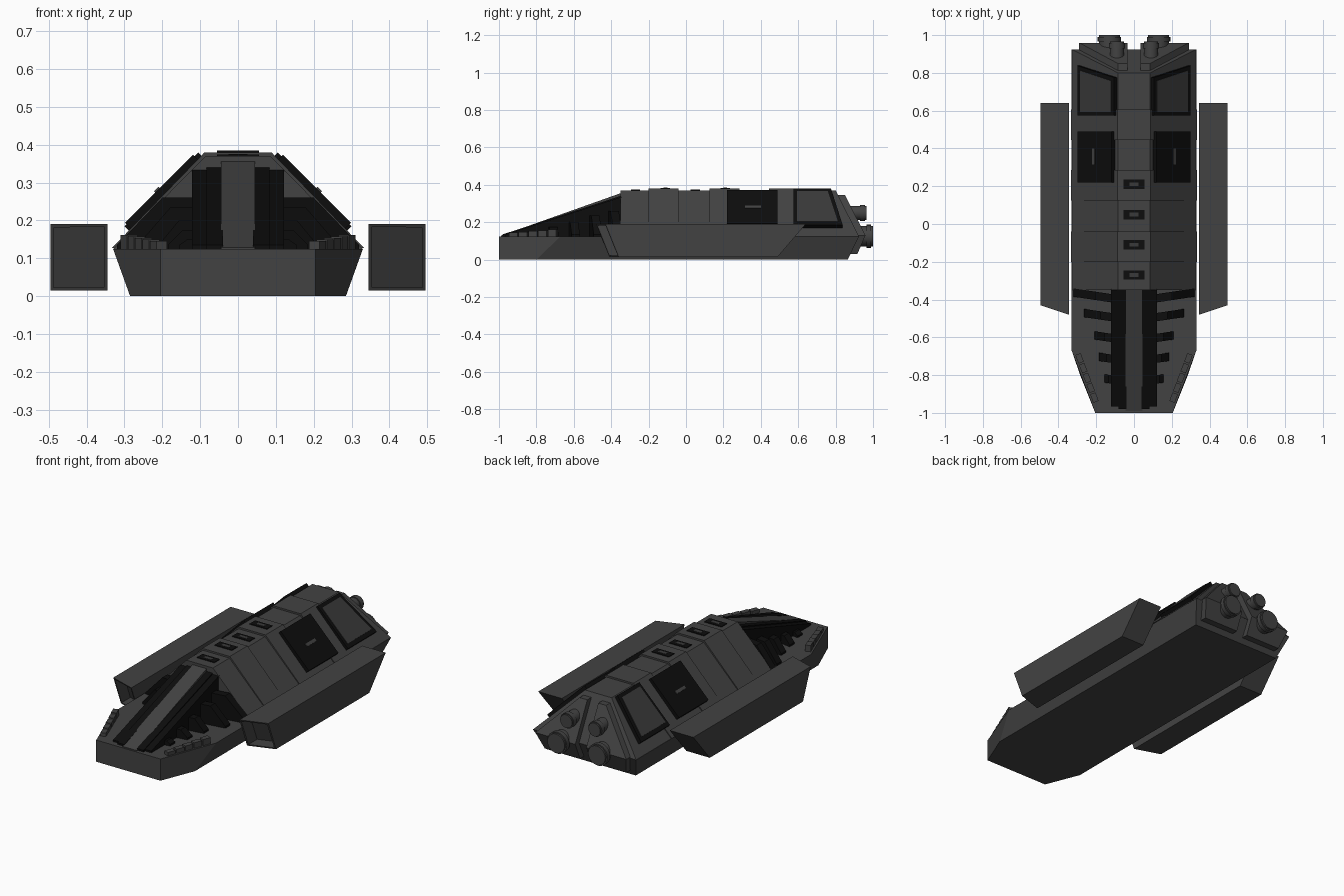
import bpy, bmesh, math
from mathutils import Vector

if "Cube" in bpy.data.objects:
    bpy.data.objects.remove(bpy.data.objects["Cube"])


def material(name, v):
    m = bpy.data.materials.new(name)
    m.diffuse_color = (v, v, v, 1)
    m.use_nodes = True
    m.node_tree.nodes["Principled BSDF"].inputs["Base Color"].default_value = m.diffuse_color
    return m


GREY = material("hull grey", 0.055)
PANE = material("window grey", 0.042)
BLACK = material("black trim", 0.004)


def add(name, verts, faces, mat, inset=None):
    bm = bmesh.new()
    vs = [bm.verts.new(v) for v in verts]
    fs = [bm.faces.new([vs[i] for i in f]) for f in faces]
    bmesh.ops.recalc_face_normals(bm, faces=bm.faces)
    if inset:  # recess one face: (face index, border, y shift)
        face = fs[inset[0]]
        bmesh.ops.inset_region(bm, faces=[face], thickness=inset[1])
        ret = bmesh.ops.extrude_face_region(bm, geom=[face])
        new = [g for g in ret["geom"] if isinstance(g, bmesh.types.BMVert)]
        bmesh.ops.translate(bm, verts=new, vec=(0, inset[2], 0))
        if face.is_valid:
            bm.faces.remove(face)
    me = bpy.data.meshes.new(name)
    bm.to_mesh(me)
    bm.free()
    me.materials.append(mat)
    ob = bpy.data.objects.new(name, me)
    bpy.context.collection.objects.link(ob)
    return ob


def loft(name, a, b, mat, inset=None):
    """Solid between two matching rings."""
    n = len(a)
    faces = [[i, (i + 1) % n, n + (i + 1) % n, n + i] for i in range(n)]
    faces += [list(range(n)), list(range(n, 2 * n))]
    return add(name, list(a) + list(b), faces, mat, inset)


def box(name, x0, x1, y0, y1, z0, z1, mat):
    ring = [(x0, y0), (x1, y0), (x1, y1), (x0, y1)]
    return loft(name, [(x, y, z0) for x, y in ring], [(x, y, z1) for x, y in ring], mat)


def slope_plate(name, s, pts, t, mat):
    """Plate on the 45 degree cabin side; pts are (x, y) on the slope."""
    def ring(d):
        k = d * math.sqrt(0.5)
        return [(s * (x + k), y, 0.455 - x + k) for x, y in pts]
    return loft(name, ring(-0.01), ring(t), mat)


def outline(half, z):
    """Full ring from one half outline, mirrored in x."""
    return [(x, y, z) for x, y in half] + [(-x, y, z) for x, y in reversed(half)]


def cylinder(name, x, z, r, y0, y1):
    n = 24
    ring = [(x + r * math.cos(math.tau * i / n), z + r * math.sin(math.tau * i / n)) for i in range(n)]
    ob = loft(name, [(a, y0, b) for a, b in ring], [(a, y1, b) for a, b in ring], GREY)
    bpy.context.view_layer.objects.active = ob
    ob.select_set(True)
    bpy.ops.object.shade_smooth_by_angle(angle=math.radians(35))
    ob.select_set(False)


# lower hull and cabin
loft("lower_hull", outline([(.205, -1), (.285, -.8), (.285, .865)], 0),
     outline([(.205, -1), (.33, -.67), (.33, .925)], .125), GREY)
loft("cabin", outline([(.33, -.35), (.33, .925)], .124),
     outline([(.085, -.35), (.085, .80)], .37), GREY)

# raised cabin bands and roof vents
for y in (-.2, .125, .445):
    sec = [(-.333, .127), (-.088, .38), (.088, .38), (.333, .127)]
    loft("cabin_band", [(a, y, b) for a, b in sec], [(a, y + .16, b) for a, b in sec], GREY)
for y, z in ((.21, .38), (.05, .37), (-.11, .38), (-.27, .37)):
    box("roof_vent", -.055, .055, y - .025, y + .025, z - .004, z + .004, BLACK)
    box("roof_vent_core", -.025, .025, y - .01, y + .01, z - .003, z + .005, PANE)

# central nose spine
spine = [(-.34, .12), (-.34, .358), (-.35, .355), (-.99, .128), (-.99, .12)]
loft("nose_spine", [(-.045, y, z) for y, z in spine], [(.045, y, z) for y, z in spine], GREY)


def rear_y(z):
    return .925 - (z - .125) * .51 if z > .125 else .925 - (.125 - z) * .48


for s in (1, -1):
    # dark stepped rails beside the spine
    for x0, x1, top, front in ((.04, .083, .342, -.98), (.08, .122, .335, -.965)):
        prof = [(-.345, .12), (-.345, top), (front, .135), (front, .12)]
        loft("nose_rail", [(s * x0, y, z) for y, z in prof], [(s * x1, y, z) for y, z in prof], BLACK)

    # dark ribs reaching out from the rails
    for y, w, h in ((-.40, .32, .26), (-.50, .265, .235), (-.61, .21, .2),
                    (-.72, .185, .175), (-.83, .155, .15)):
        mid = .12 + (w - .12) * .4
        prof = [(.1, .12), (.1, h), (mid, h), (w, .135), (w, .12)]
        sweep = [y + .03 * (x - .1) / .2 for x, z in prof]
        loft("nose_rib", [(s * x, q - .018, z) for (x, z), q in zip(prof, sweep)],
             [(s * x, q + .026, z) for (x, z), q in zip(prof, sweep)], BLACK)

    # row of small blocks along the nose edge
    start, end = Vector((.2, -.945)), Vector((.298, -.685))
    d = (end - start).normalized()
    side = Vector((d.y, -d.x)) * .015
    for i in range(5):
        c = start + (end - start) * (i + .5) / 5
        ring = [c - d * .024 - side, c - d * .024 + side, c + d * .024 + side, c + d * .024 - side]
        loft("nose_block", [(s * p.x, p.y, .12) for p in ring],
             [(s * p.x, p.y, .145 + .004 * i) for p in ring], GREY)

    # side door with handle
    slope_plate("side_door", s, [(.1, .22), (.28, .22), (.28, .49), (.1, .49)], .026, BLACK)
    slope_plate("door_handle", s, [(.188, .315), (.2, .315), (.2, .4), (.188, .4)], .031, GREY)

    # framed rear side window
    slope_plate("window_frame", s, [(.09, .575), (.285, .575), (.285, .838), (.09, .775)], .021, BLACK)
    slope_plate("window_pane", s, [(.105, .593), (.268, .593), (.268, .812), (.105, .758)], .024, PANE)

    # engine mounting plate on the folded rear face
    pts = [(.035, .345), (.085, .345), (.29, .13), (.26, .03), (.035, .03), (.035, .13)]
    verts = [(s * x, rear_y(z) + d, z) for d in (-.02, .037) for x, z in pts]
    faces = [[i, (i + 1) % 6, 6 + (i + 1) % 6, 6 + i] for i in range(6)]
    faces += [[0, 1, 2, 5], [5, 2, 3, 4], [6, 7, 8, 11], [11, 8, 9, 10]]
    add("engine_plate", verts, faces, GREY)

    # engine nozzles
    cylinder("main_nozzle", s * .13, .125, .055, .88, 1.0)
    cylinder("main_nozzle_rim", s * .13, .125, .062, .965, .99)
    cylinder("upper_nozzle", s * .09, .25, .038, .83, .965)
    cylinder("upper_nozzle_rim", s * .09, .25, .043, .93, .957)

    # side pod with slanted ends and recessed front
    front = [(.345, -.41, .015), (.495, -.36, .015), (.495, -.43, .19), (.345, -.48, .19)]
    back = [(x, .49 if z < .1 else .64, z) for x, y, z in front]
    loft("side_pod", [(s * x, y, z) for x, y, z in front],
         [(s * x, y, z) for x, y, z in back], GREY, inset=(4, .012, .08))
